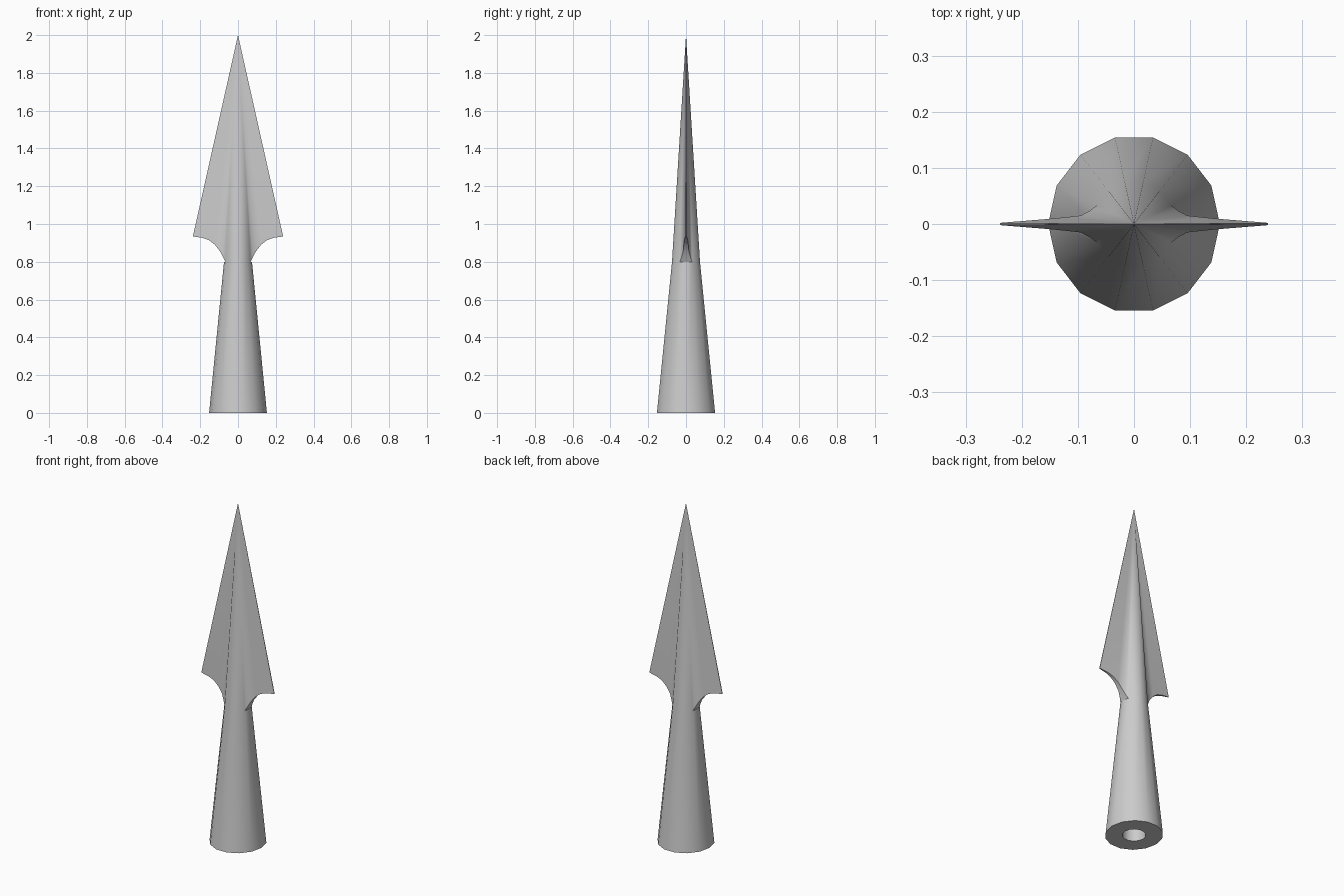
import bpy, bmesh
from math import cos, sin, tau, radians

if "Cube" in bpy.data.objects:
    bpy.data.objects.remove(bpy.data.objects["Cube"])

SIDES = 14
bm = bmesh.new()


def ring(rx, ry, z):
    return [bm.verts.new((rx * cos(tau * i / SIDES), ry * sin(tau * i / SIDES), z))
            for i in range(SIDES)]


def bridge(a, b):
    for i in range(SIDES):
        j = (i + 1) % SIDES
        bm.faces.new((a[i], a[j], b[j], b[i]))


# tapered socket with a bored hole in its base
base = ring(0.153, 0.158, 0)
neck = ring(0.074, 0.076, 0.8)
hole = ring(0.063, 0.063, 0)
bore = ring(0.045, 0.045, 0.7)
bridge(base, neck)
bridge(base, hole)
bridge(hole, bore)
bm.faces.new(bore)

# central spike, left open where the blades join
tip = bm.verts.new((0, 0, 2))
half = SIDES // 2
for i in range(SIDES):
    if i % half not in (0, half - 1):
        bm.faces.new((neck[i], neck[(i + 1) % SIDES], tip))

# blades: lower edge curve as (x, half thickness, z), fanned up to the tip
curve = [(0.078, 0.024, 0.823), (0.095, 0.015, 0.855), (0.122, 0.012, 0.89),
         (0.153, 0.009, 0.914), (0.19, 0.006, 0.927), (0.239, 0.002, 0.934)]
for side, root in ((1, 0), (-1, half)):
    a, b = neck[(root + 1) % SIDES], neck[root - 1]
    if side < 0:
        a, b = b, a
    bm.faces.new((a, neck[root], b))
    for x, y, z in curve:
        c = bm.verts.new((side * x, y, z))
        d = bm.verts.new((side * x, -y, z))
        bm.faces.new((a, c, tip))
        bm.faces.new((b, d, tip))
        bm.faces.new((a, c, d, b))
        a, b = c, d
    bm.faces.new((a, b, tip))

bmesh.ops.recalc_face_normals(bm, faces=bm.faces)
mesh = bpy.data.meshes.new("spear_head")
bm.to_mesh(mesh)
bm.free()
obj = bpy.data.objects.new("spear_head", mesh)
bpy.context.collection.objects.link(obj)
bpy.context.view_layer.objects.active = obj
obj.select_set(True)
bpy.ops.object.shade_smooth_by_angle(angle=radians(30))
